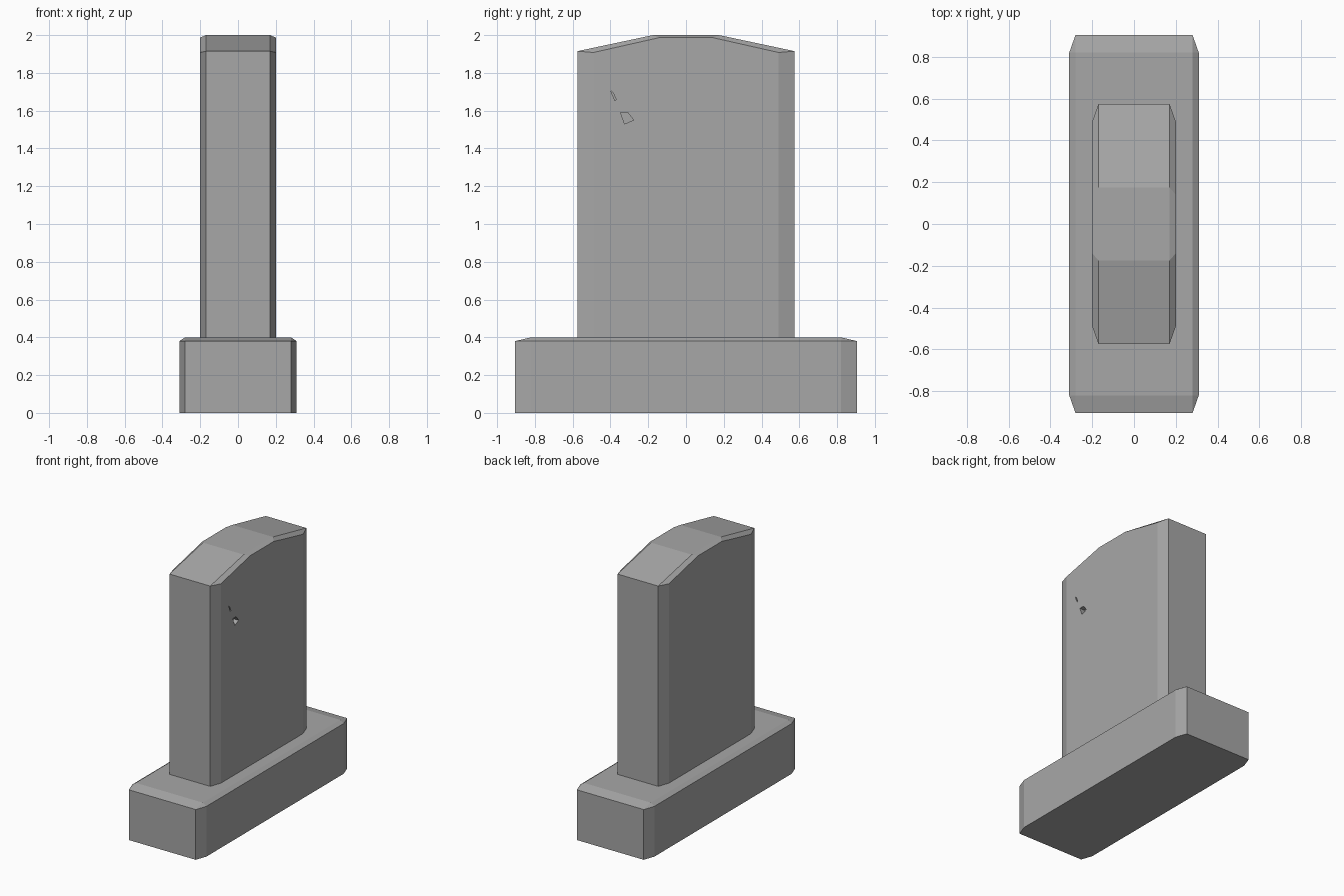
import bpy, bmesh

if "Cube" in bpy.data.objects:
    bpy.data.objects.remove(bpy.data.objects["Cube"])

# Dark grey stone
stone = bpy.data.materials.new("dark_stone")
stone.diffuse_color = (0.39, 0.39, 0.39, 1)
stone.use_nodes = True
stone.node_tree.nodes["Principled BSDF"].inputs["Base Color"].default_value = stone.diffuse_color


def loft(name, sections):
    """Skin a row of (x, [(y, z), ...]) sections and cap both ends."""
    bm = bmesh.new()
    rings = [[bm.verts.new((x, y, z)) for y, z in prof] for x, prof in sections]
    n = len(rings[0])
    for a, b in zip(rings, rings[1:]):
        for i in range(n):
            j = (i + 1) % n
            bm.faces.new((a[i], a[j], b[j], b[i]))
    bm.faces.new(rings[0])
    bm.faces.new(rings[-1])
    bmesh.ops.remove_doubles(bm, verts=bm.verts, dist=1e-5)
    bmesh.ops.recalc_face_normals(bm, faces=bm.faces)
    mesh = bpy.data.meshes.new(name)
    bm.to_mesh(mesh)
    bm.free()
    mesh.materials.append(stone)
    obj = bpy.data.objects.new(name, mesh)
    bpy.context.collection.objects.link(obj)
    return obj


def symmetric(half):
    """Mirror a half profile (bottom to top, y > 0) across y = 0."""
    return half + [(-y, z) for y, z in reversed(half)]


def chamfered_slab(name, x_in, x_out, rim, face):
    rim, face = symmetric(rim), symmetric(face)
    return loft(name, [(-x_out, face), (-x_in, rim), (x_in, rim), (x_out, face)])


# Plinth with chamfered upright corners and top edges
chamfered_slab("plinth", 0.28, 0.31,
               [(0.905, 0), (0.905, 0.38), (0.82, 0.40)],
               [(0.82, 0), (0.82, 0.38), (0.82, 0.38)])

# Upright stone with a three-sided crown
headstone = chamfered_slab("headstone", 0.17, 0.20,
                           [(0.575, 0.38), (0.575, 1.915), (0.175, 2.0)],
                           [(0.49, 0.38), (0.49, 1.908), (0.14, 1.987)])

# Small chips cut into the right face
chips = {
    "small_chip_cutter": [(-0.398, 1.705), (-0.385, 1.693), (-0.37, 1.66), (-0.376, 1.652)],
    "large_chip_cutter": [(-0.347, 1.59), (-0.308, 1.59), (-0.277, 1.55), (-0.325, 1.53)],
}
for name, outline in chips.items():
    cutter = loft(name, [(0.16, outline), (0.25, outline)])
    cutter.hide_render = True
    cut = headstone.modifiers.new(name, 'BOOLEAN')
    cut.operation = 'DIFFERENCE'
    cut.solver = 'EXACT'
    cut.object = cutter
